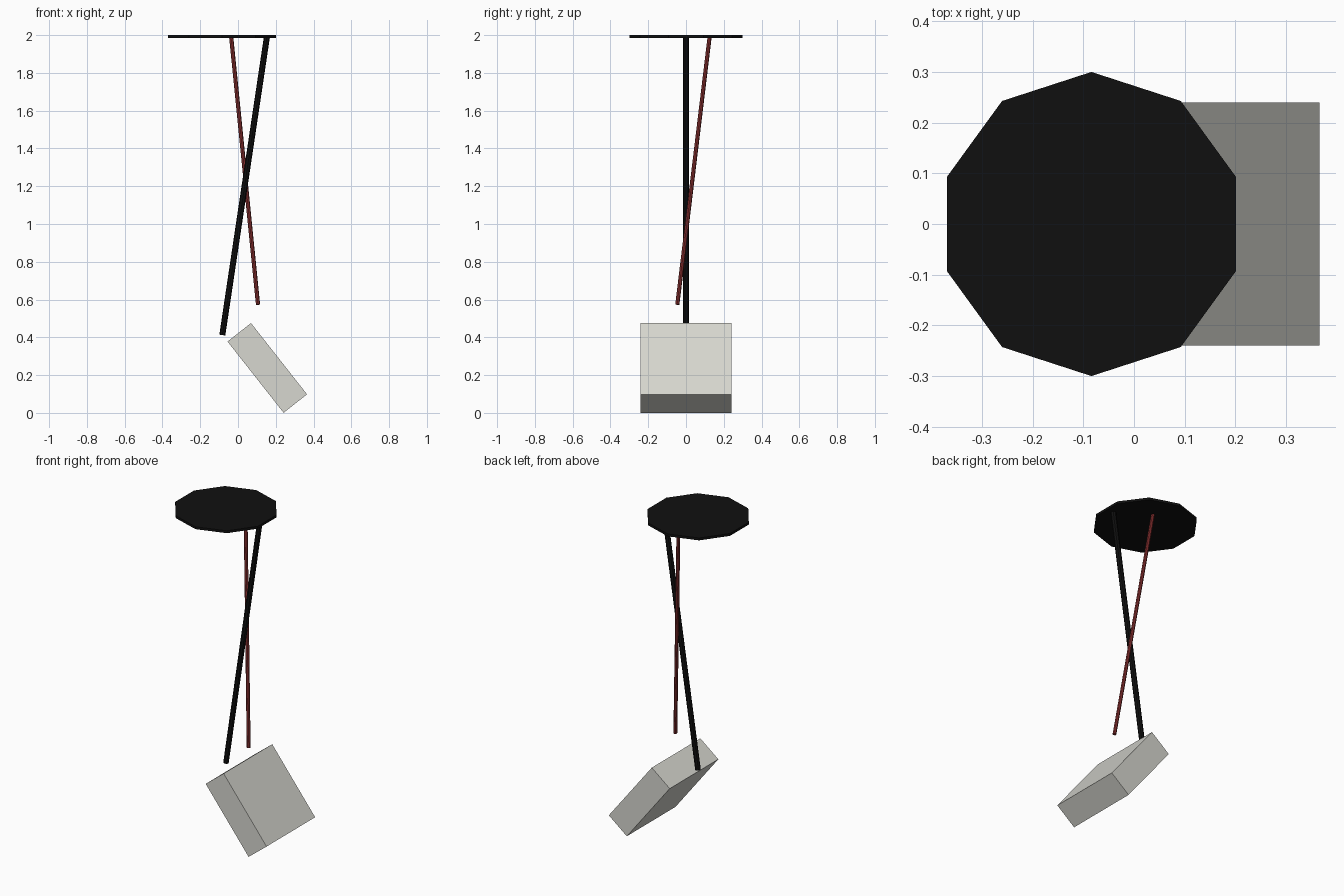
import bpy
import math
from mathutils import Vector

if "Cube" in bpy.data.objects:
    bpy.data.objects.remove(bpy.data.objects["Cube"])


def material(name, rgb):
    m = bpy.data.materials.new(name)
    m.diffuse_color = (*rgb, 1.0)
    m.use_nodes = True
    m.node_tree.nodes["Principled BSDF"].inputs["Base Color"].default_value = m.diffuse_color
    return m


BLACK = material("black", (0.005, 0.005, 0.005))
RED = material("dark red", (0.25, 0.03, 0.03))
GREY = material("warm light grey", (0.68, 0.68, 0.63))


def finish(name, mat):
    ob = bpy.context.object
    ob.name = name
    ob.data.materials.append(mat)
    return ob


def rod(name, start, end, radius, mat):
    """Straight rod between two points."""
    a, b = Vector(start), Vector(end)
    bpy.ops.mesh.primitive_cylinder_add(
        vertices=8, radius=radius, depth=(b - a).length, location=(a + b) / 2)
    ob = finish(name, mat)
    ob.rotation_euler = (b - a).to_track_quat('Z', 'Y').to_euler()
    return ob


# Ten-sided ceiling plate
bpy.ops.mesh.primitive_cylinder_add(
    vertices=10, radius=0.3, depth=0.015, location=(-0.084, 0, 1.9925))
finish("ceiling_plate", BLACK)

# Two crossing rods hanging from the plate
rod("black_rod", (0.153, 0, 1.99), (-0.083, 0, 0.412), 0.016, BLACK)
rod("red_rod", (-0.036, 0.125, 1.99), (0.106, -0.046, 0.573), 0.011, RED)

# Tilted square block
bpy.ops.mesh.primitive_cube_add(
    size=1, location=(0.155, 0, 0.238), rotation=(0, math.radians(51.8), 0))
finish("tilted_block", GREY).scale = (0.48, 0.48, 0.158)
